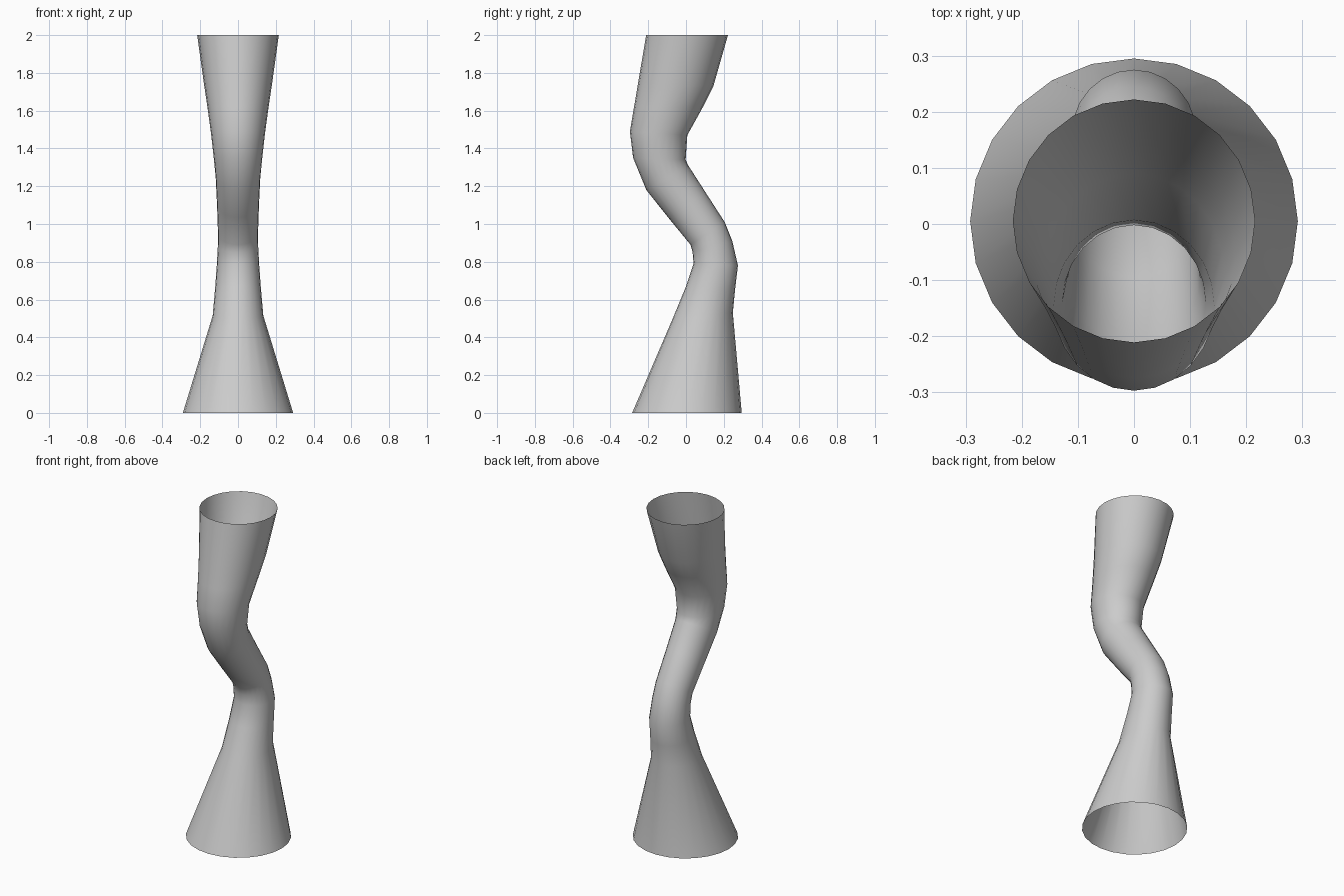
import bpy, bmesh
from math import sin, cos, pi

SIDES = 24

# Cross-sections along the bent tube:
# front edge (y, z), back edge (y, z), half-width in x
rings = [
    ((-0.285, 0.00), (0.295, 0.00), 0.292),
    ((-0.070, 0.50), (0.248, 0.53), 0.134),
    ((0.000, 0.67), (0.260, 0.655), 0.121),
    ((0.040, 0.79), (0.275, 0.78), 0.112),
    ((0.035, 0.85), (0.245, 0.91), 0.107),
    ((0.024, 0.89), (0.205, 1.01), 0.106),
    ((-0.095, 1.035), (0.105, 1.165), 0.111),
    ((-0.210, 1.18), (0.012, 1.31), 0.118),
    ((-0.280, 1.35), (-0.002, 1.34), 0.128),
    ((-0.297, 1.49), (0.007, 1.47), 0.143),
    ((-0.275, 1.62), (0.090, 1.62), 0.162),
    ((-0.253, 1.75), (0.145, 1.73), 0.180),
    ((-0.211, 2.00), (0.222, 2.00), 0.216),
]

# Open-ended tube skinned through the rings
bm = bmesh.new()
loops = []
for (y0, z0), (y1, z1), w in rings:
    loop = []
    for i in range(SIDES):
        a = 2 * pi * i / SIDES
        t = (1 + sin(a)) / 2
        loop.append(bm.verts.new((w * cos(a), y0 + (y1 - y0) * t, z0 + (z1 - z0) * t)))
    loops.append(loop)
for lo, hi in zip(loops, loops[1:]):
    for i in range(SIDES):
        j = (i + 1) % SIDES
        bm.faces.new((lo[i], lo[j], hi[j], hi[i])).smooth = True

mesh = bpy.data.meshes.new("bent_tube")
bm.to_mesh(mesh)
bm.free()
bpy.context.collection.objects.link(bpy.data.objects.new("bent_tube", mesh))
